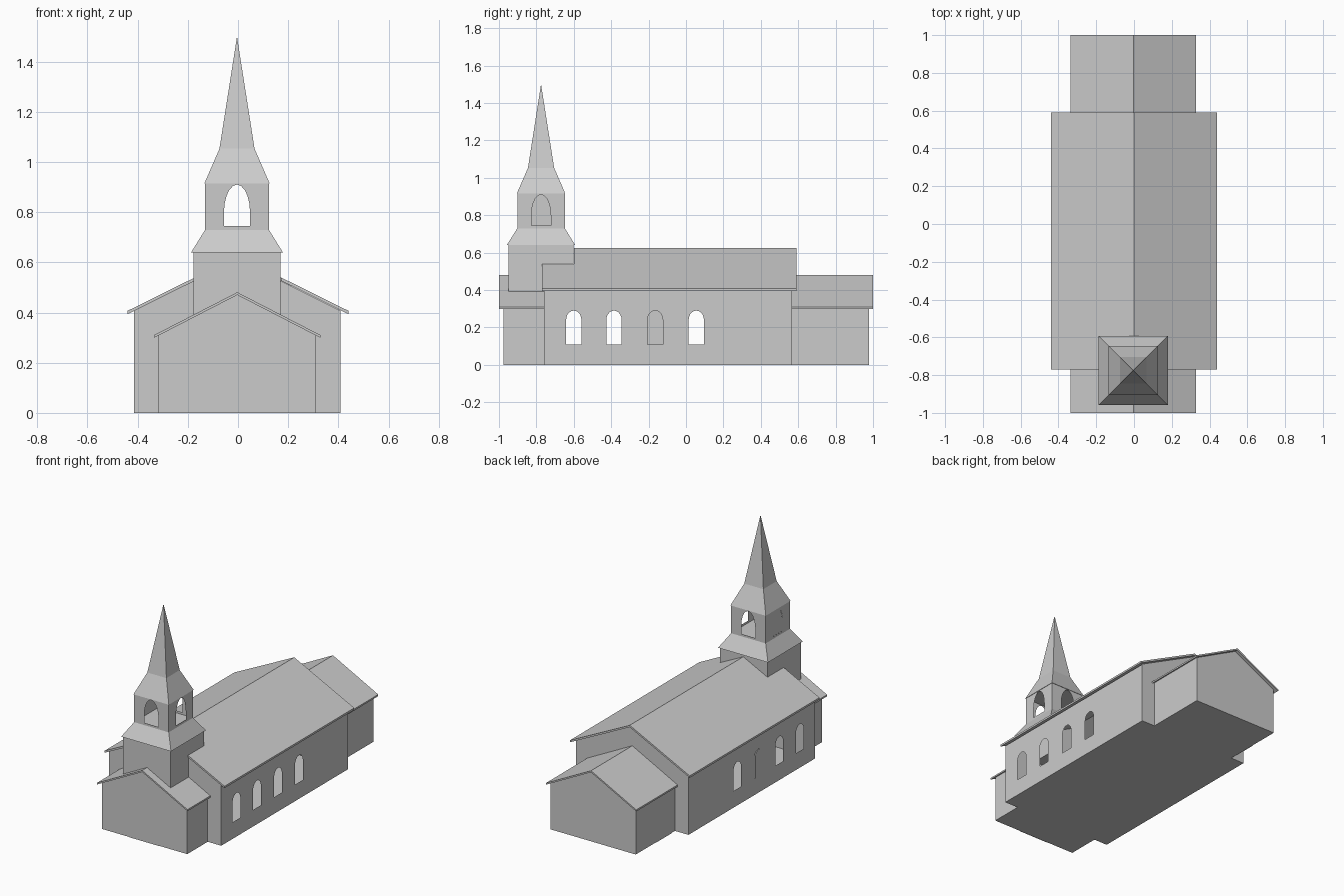
import bpy, bmesh, math
from mathutils import Vector

if "Cube" in bpy.data.objects:
    bpy.data.objects.remove(bpy.data.objects["Cube"])

CX = -0.003                 # building centre line
TX, TY = -0.004, -0.775     # tower axis


def finish(bm, name):
    me = bpy.data.meshes.new(name)
    bm.to_mesh(me)
    bm.free()
    ob = bpy.data.objects.new(name, me)
    bpy.context.collection.objects.link(ob)
    return ob


def arch(c, hw, z0, spring, top, n=10):
    pts = [(c - hw, z0), (c + hw, z0)]
    for i in range(n + 1):
        a = math.pi * i / n
        pts.append((c + hw * math.cos(a), spring + (top - spring) * math.sin(a)))
    return pts


def rect(a, b, z0, z1):
    return [(a, z0), (b, z0), (b, z1), (a, z1)]


def panel(name, axis, pos, sign, outline, holes=()):
    """Flat wall with openings; axis is its normal, sign its outward side."""
    bm = bmesh.new()
    n = Vector((sign, 0, 0)) if axis == 'x' else Vector((0, sign, 0))
    edges = []
    for loop in [outline, *holes]:
        vs = [bm.verts.new((pos, u, v) if axis == 'x' else (u, pos, v)) for u, v in loop]
        edges += [bm.edges.new((vs[i - 1], vs[i])) for i in range(len(vs))]
    bmesh.ops.triangle_fill(bm, use_beauty=True, edges=edges, normal=n)
    bm.normal_update()
    for f in bm.faces:
        if f.normal.dot(n) < 0:
            f.normal_flip()
    return finish(bm, name)


def prism(name, profile, y0, y1):
    """Extrude an x-z profile along y."""
    bm = bmesh.new()
    f = bm.faces.new([bm.verts.new((x, y0, z)) for x, z in profile])
    r = bmesh.ops.extrude_face_region(bm, geom=[f])
    bmesh.ops.translate(bm, vec=(0, y1 - y0, 0),
                        verts=[v for v in r['geom'] if isinstance(v, bmesh.types.BMVert)])
    bmesh.ops.recalc_face_normals(bm, faces=bm.faces)
    return finish(bm, name)


def roof(name, cx, hw, ridge, eave, t, y0, y1, inner=0.0):
    """Two sloping slabs, optionally left open around the centre."""
    s = (ridge - eave) / hw
    zi = ridge - s * inner
    if inner == 0:
        prism(name, [(cx - hw, eave), (cx, ridge), (cx + hw, eave),
                     (cx + hw, eave - t), (cx, ridge - t), (cx - hw, eave - t)], y0, y1)
        return
    for side, k in (("left", -1), ("right", 1)):
        prism(f"{name}_{side}", [(cx + k * inner, zi), (cx + k * hw, eave),
                                 (cx + k * hw, eave - t), (cx + k * inner, zi - t)], y0, y1)


def tiers(name, levels):
    """Stack of squares (half width, z); half width 0 gives a point."""
    bm = bmesh.new()
    prev = None
    for h, z in levels:
        if h == 0:
            tip = bm.verts.new((TX, TY, z))
            for i in range(4):
                bm.faces.new((prev[i - 1], prev[i], tip))
            prev = None
            break
        ring = [bm.verts.new((TX + a * h, TY + b * h, z))
                for a, b in ((-1, -1), (1, -1), (1, 1), (-1, 1))]
        if prev:
            for i in range(4):
                bm.faces.new((prev[i - 1], prev[i], ring[i], ring[i - 1]))
        else:
            bm.faces.new(ring[::-1])
        prev = ring
    if prev:
        bm.faces.new(prev)
    bmesh.ops.recalc_face_normals(bm, faces=bm.faces)
    return finish(bm, name)


def floor(name, x0, x1, y0, y1):
    bm = bmesh.new()
    bm.faces.new([bm.verts.new(p) for p in ((x0, y0, 0), (x0, y1, 0), (x1, y1, 0), (x1, y0, 0))])
    return finish(bm, name)


def gable(cx, hw, wall, ridge):
    return [(cx - hw, 0), (cx + hw, 0), (cx + hw, wall), (cx, ridge), (cx - hw, wall)]


# Nave
N0, N1, NW = -0.76, 0.567, 0.412
windows = [arch(y, 0.041, 0.11, 0.24, 0.29) for y in (-0.6, -0.385, -0.165, 0.055)]
for side, k in (("left", -1), ("right", 1)):
    panel(f"nave_wall_{side}", 'x', CX + k * NW, k, rect(N0, N1, 0, 0.405), windows)
panel("nave_blind_window", 'x', CX - NW - 0.003, -1, windows[2])
panel("nave_back_gable", 'y', N1, 1, gable(CX, NW, 0.407, 0.612))
front = [(CX - NW, 0), (CX + NW, 0), (CX + NW, 0.407), (CX + 0.175, 0.525),
         (CX - 0.175, 0.525), (CX - NW, 0.407)]
panel("nave_front_gable", 'y', N0, -1, front)
floor("nave_floor", CX - NW, CX + NW, N0, N1)
roof("nave_roof", 0, 0.44, 0.625, 0.407, 0.013, -0.6, 0.59)
roof("nave_roof_front", 0, 0.44, 0.625, 0.407, 0.013, -0.77, -0.6, inner=0.172)

# Porch and rear annex share one cross-section
PW = 0.313
for name, y_end, y_in, r0, r1, k in (("porch", -0.975, N0, -1.0, N0, -1),
                                     ("annex", 0.978, N1, N1, 1.0, 1)):
    panel(f"{name}_gable", 'y', y_end, k, gable(CX, PW, 0.312, 0.471))
    a, b = sorted((y_end, y_in))
    for side, s in (("left", -1), ("right", 1)):
        panel(f"{name}_wall_{side}", 'x', CX + s * PW, s, rect(a, b, 0, 0.31))
    floor(f"{name}_floor", CX - PW, CX + PW, a, b)
    roof(f"{name}_roof", CX, 0.332, 0.481, 0.31, 0.011, r0, r1)

# Flush doors and windows
D = 0.003
panel("front_door_left", 'y', -0.975 - D, -1, rect(CX - 0.108, CX - 0.001, 0, 0.25))
panel("front_door_right", 'y', -0.975 - D, -1, rect(CX + 0.001, CX + 0.108, 0, 0.25))
panel("porch_gable_window", 'y', -0.975 - D, -1, arch(CX, 0.035, 0.32, 0.385, 0.42))
panel("annex_window_right", 'x', CX + PW + D, 1, rect(0.72, 0.90, 0.12, 0.25))
panel("annex_door_left", 'x', CX - PW - D, -1, rect(0.61, 0.77, 0, 0.26))
panel("annex_window_left", 'x', CX - PW - D, -1, rect(0.83, 0.93, 0.15, 0.26))

# Tower
tiers("tower_base", [(0.174, 0.38), (0.174, 0.64)])
tiers("tower_skirt", [(0.183, 0.64), (0.127, 0.73)])
BW = 0.127
for side, k in (("left", -1), ("right", 1)):
    panel(f"belfry_wall_{side}", 'x', TX + k * BW, k, rect(TY - BW, TY + BW, 0.73, 0.92),
          [arch(TY, 0.052, 0.745, 0.80, 0.91)])
for side, k in (("front", -1), ("back", 1)):
    panel(f"belfry_wall_{side}", 'y', TY + k * BW, k, rect(TX - BW, TX + BW, 0.73, 0.92),
          [arch(TX, 0.052, 0.745, 0.80, 0.91)])
panel("belfry_blind_arch", 'x', TX - BW + 0.001, -1, arch(TY, 0.052, 0.745, 0.80, 0.91))
tiers("spire", [(0.13, 0.915), (0.07, 1.053), (0, 1.5)])
